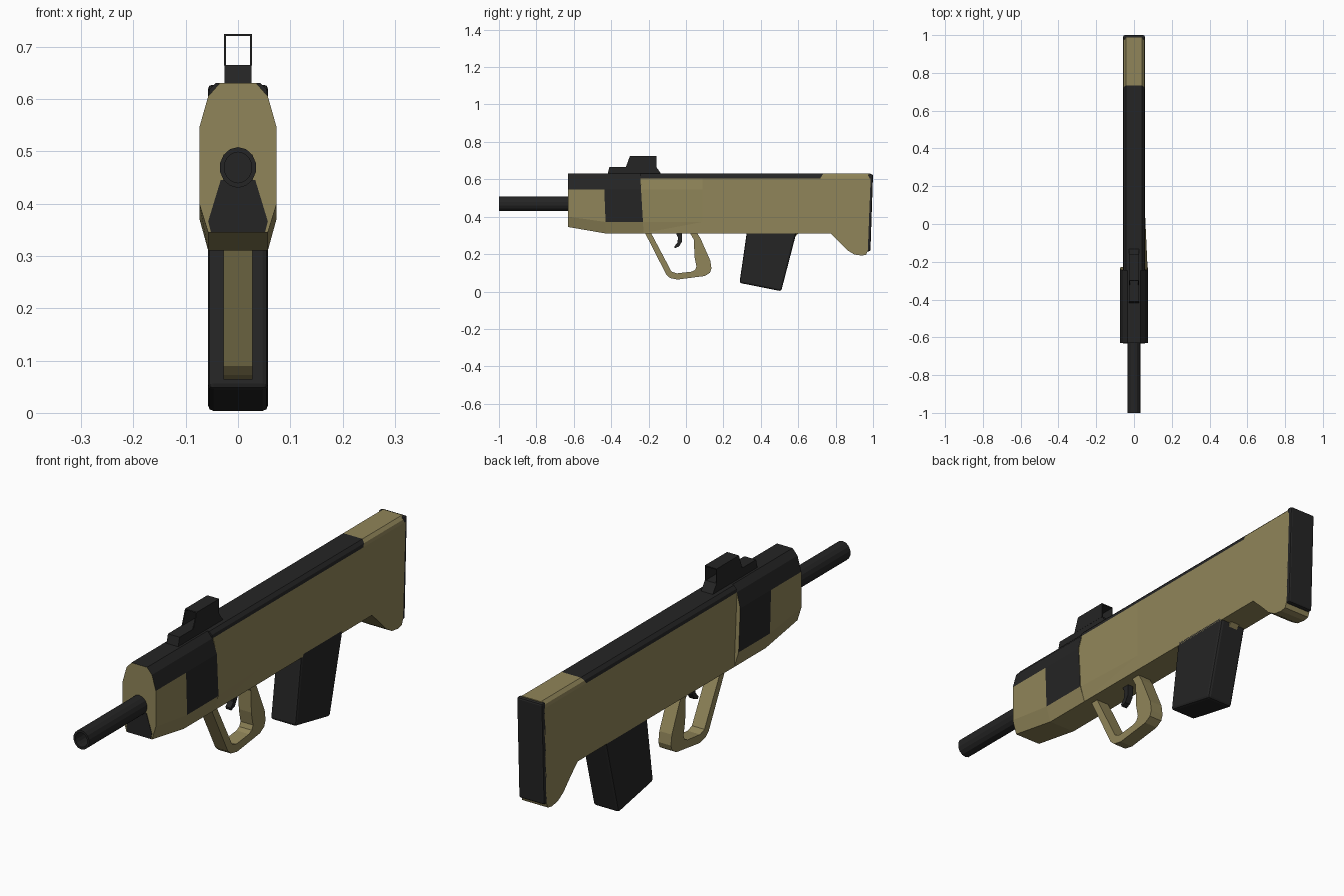
import bpy, bmesh, math

if "Cube" in bpy.data.objects:
    bpy.data.objects.remove(bpy.data.objects["Cube"])


def material(name, rgb):
    m = bpy.data.materials.new(name)
    m.diffuse_color = (*rgb, 1)
    m.use_nodes = True
    m.node_tree.nodes["Principled BSDF"].inputs["Base Color"].default_value = m.diffuse_color
    return m


TAN = material("tan", (0.28, 0.235, 0.10))
DARK = material("dark", (0.018, 0.018, 0.018))


def finish(name, bm, mats, bevel=0):
    bmesh.ops.recalc_face_normals(bm, faces=bm.faces)
    me = bpy.data.meshes.new(name)
    bm.to_mesh(me)
    bm.free()
    ob = bpy.data.objects.new(name, me)
    bpy.context.collection.objects.link(ob)
    for m in mats:
        me.materials.append(m)
    if bevel:
        b = ob.modifiers.new("bevel", "BEVEL")
        b.width, b.segments = bevel, 2
        b.limit_method, b.angle_limit = "ANGLE", math.radians(50)
    return ob


def loft(name, rings, mats, pick=lambda seg, edge: 0):
    """Skin closed rings of 3D points and cap both ends."""
    bm = bmesh.new()
    rows = [[bm.verts.new(p) for p in r] for r in rings]
    n = len(rows[0])
    for i in range(len(rows) - 1):
        for j in range(n):
            k = (j + 1) % n
            f = bm.faces.new((rows[i][j], rows[i][k], rows[i + 1][k], rows[i + 1][j]))
            f.material_index = pick(i, j)
    bm.faces.new(rows[0])
    bm.faces.new(rows[-1])
    return finish(name, bm, mats)


def prism(name, profile, x0, x1, mat, bevel=0):
    """Extrude a side profile of (y, z) points across x."""
    ob = loft(name, [[(x, y, z) for y, z in profile] for x in (x0, x1)], [mat])
    if bevel:
        b = ob.modifiers.new("bevel", "BEVEL")
        b.width, b.segments = bevel, 2
        b.limit_method, b.angle_limit = "ANGLE", math.radians(50)
    return ob


def ring(y, half, lean=0, z0=0.6):
    """Mirror a half cross-section (x, z); lean shifts y with height."""
    pts = half + [(-x, z) for x, z in reversed(half)]
    return [(x, y + lean * (z - z0), z) for x, z in pts]


# Handguard: tan shell, dark top and dark side band
upper = [(0.074, 0.545), (0.057, 0.605), (0.035, 0.63)]
front = [(0.057, 0.345), (0.074, 0.40)] + upper
rear = [(0.057, 0.31), (0.074, 0.372)] + upper


def guard_colour(seg, edge):
    strip = edge if edge < 5 else 8 - edge
    return 1 if strip >= 2 or (strip == 1 and seg == 1) else 0


loft("handguard", [ring(-0.63, front), ring(-0.43, rear, -0.04, 0.372),
                   ring(-0.23, rear, -0.06, 0.372)], [TAN, DARK], guard_colour)

# Dark plate below the barrel on the front face
tri = [(0.052, 0.346), (0.057, 0.366), (0.033, 0.445)]
loft("front_plate", [ring(-0.632, tri), ring(-0.62, tri)], [DARK])

# Stock body
prism("stock_body", [(-0.26, 0.31), (0.773, 0.31), (0.82, 0.265), (0.864, 0.22),
                     (0.90, 0.198), (0.94, 0.192), (0.963, 0.197), (0.972, 0.22),
                     (0.987, 0.605), (-0.26, 0.605)], -0.057, 0.057, TAN)

# Rounded top cover and tan rear cap
top = [(0.057, 0.605), (0.0545, 0.618), (0.043, 0.63)]
loft("top_cover", [ring(-0.245, top), ring(0.718, top, 0.6, 0.605)], [DARK])
loft("stock_top", [ring(0.718, top, 0.6, 0.605), ring(0.987, top)], [TAN])

# Tapered fairing behind the handguard, right side only
side = [(0.05, 0.31), (0.057, 0.31), (0.072, 0.372), (0.072, 0.545), (0.057, 0.605), (0.05, 0.605)]
loft("side_fairing", [[(x, -0.24, z) for x, z in side],
                      [(min(x, 0.0565), 0.10, z) for x, z in side]], [TAN])

# Butt pad
prism("butt_pad", [(0.96, 0.215), (0.986, 0.215), (1.0, 0.627), (0.975, 0.627)],
      -0.057, 0.057, DARK, 0.007)

# Barrel with recessed bore
bm = bmesh.new()
N = 14
loops = []
for y, r in ((-0.6, 0.037), (-1.0, 0.037), (-1.0, 0.028), (-0.92, 0.028)):
    loops.append([bm.verts.new((r * 0.95 * math.sin(2 * math.pi * i / N), y,
                                0.469 + r * 1.05 * math.cos(2 * math.pi * i / N))) for i in range(N)])
for a, b in zip(loops, loops[1:]):
    for i in range(N):
        k = (i + 1) % N
        bm.faces.new((a[i], a[k], b[k], b[i]))
bm.faces.new(loops[0])
bm.faces.new(loops[-1])
finish("barrel", bm, [DARK])

# Grip and trigger guard loop
outer = [(-0.22, 0.315), (-0.105, 0.09), (-0.085, 0.072), (-0.045, 0.064), (0.10, 0.083),
         (0.128, 0.10), (0.136, 0.123), (0.13, 0.165), (0.078, 0.283), (0.058, 0.315)]
inner = [(0.02, 0.315), (0.043, 0.275), (0.045, 0.187), (0.056, 0.133), (0.048, 0.115),
         (0.03, 0.106), (-0.05, 0.097), (-0.078, 0.107), (-0.188, 0.315)]
prism("grip_guard", outer + inner, -0.028, 0.028, TAN)

# Trigger
prism("trigger", [(-0.055, 0.315), (-0.02, 0.315), (-0.022, 0.265), (-0.038, 0.24), (-0.06, 0.232),
                  (-0.062, 0.242), (-0.045, 0.262), (-0.043, 0.29)], -0.012, 0.012, DARK)

# Magazine and its small rear catch
prism("magazine", [(0.327, 0.33), (0.286, 0.046), (0.509, 0.002), (0.594, 0.33)],
      -0.057, 0.057, DARK, 0.01)
prism("magazine_catch", [(0.57, 0.32), (0.585, 0.295), (0.60, 0.31), (0.61, 0.32)],
      -0.02, 0.02, TAN)

# Sight: rail base with an open rectangular hood
prism("sight_base", [(-0.42, 0.625), (-0.41, 0.665), (-0.158, 0.665), (-0.13, 0.625)],
      -0.026, 0.026, DARK)
wall = [(-0.322, 0.664), (-0.30, 0.724), (-0.158, 0.724), (-0.158, 0.664)]
for s, label in ((1, "right"), (-1, "left")):
    prism("sight_wall_" + label, wall, s * 0.0225, s * 0.0265, DARK)
prism("sight_roof", [(-0.301, 0.72), (-0.30, 0.724), (-0.158, 0.724), (-0.158, 0.72)],
      -0.0225, 0.0225, DARK)
